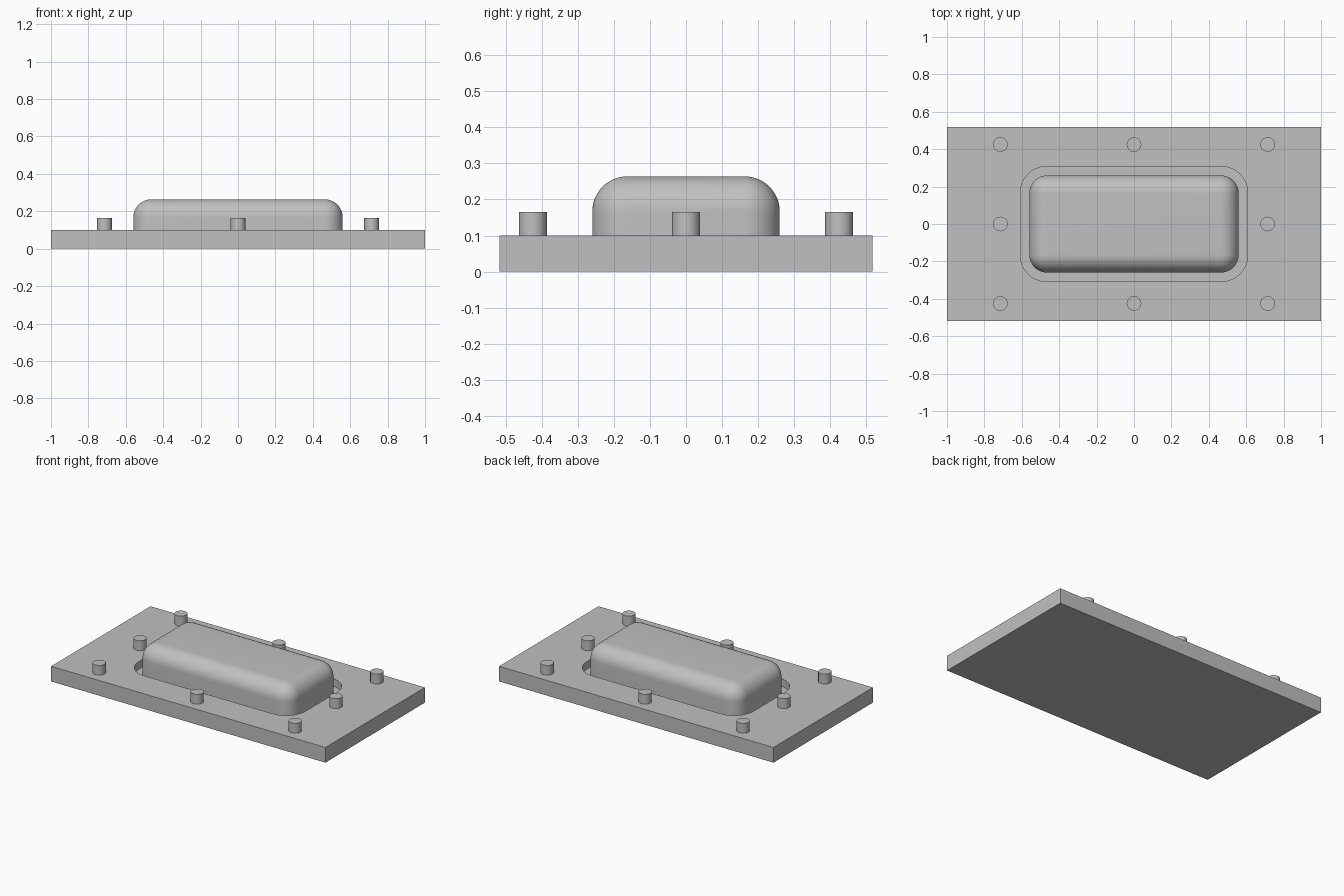
import bpy, bmesh
from math import sin, cos, pi

cube = bpy.data.objects.get("Cube")
if cube:
    bpy.data.objects.remove(cube, do_unlink=True)

grey = bpy.data.materials.new("plain grey")
grey.use_nodes = True
grey.diffuse_color = (0.53, 0.53, 0.53, 1)
grey.node_tree.nodes["Principled BSDF"].inputs["Base Color"].default_value = grey.diffuse_color

PLATE_TOP = 0.1
POCKET_FLOOR = 0.05
STEPS = 12


def select_only(ob):
    bpy.ops.object.select_all(action='DESELECT')
    ob.select_set(True)
    bpy.context.view_layer.objects.active = ob


def finish(ob, name):
    ob.name = name
    ob.data.materials.clear()
    ob.data.materials.append(grey)
    select_only(ob)
    bpy.ops.object.shade_smooth_by_angle()
    return ob


def rounded_outline(cx, cy, r, z):
    """Rounded rectangle around corner centres (+-cx, +-cy)."""
    points = []
    for k, (sx, sy) in enumerate([(1, 1), (-1, 1), (-1, -1), (1, -1)]):
        for i in range(STEPS + 1):
            a = (k + i / STEPS) * pi / 2
            points.append((sx * cx + r * cos(a), sy * cy + r * sin(a), z))
    return points


def loft(name, outlines):
    """Closed solid through a stack of matching outlines."""
    bm = bmesh.new()
    rings = [[bm.verts.new(p) for p in o] for o in outlines]
    n = len(rings[0])
    for low, high in zip(rings, rings[1:]):
        for i in range(n):
            j = (i + 1) % n
            bm.faces.new((low[i], low[j], high[j], high[i]))
    bm.faces.new(rings[0][::-1])
    bm.faces.new(rings[-1])
    bmesh.ops.remove_doubles(bm, verts=bm.verts, dist=1e-5)
    bmesh.ops.recalc_face_normals(bm, faces=bm.faces)
    mesh = bpy.data.meshes.new(name)
    bm.to_mesh(mesh)
    bm.free()
    ob = bpy.data.objects.new(name, mesh)
    bpy.context.collection.objects.link(ob)
    return ob


# Base plate with a rounded pocket
bpy.ops.mesh.primitive_cube_add(size=1, location=(0, 0, PLATE_TOP / 2))
plate = bpy.context.object
plate.scale = (2, 1.035, PLATE_TOP)
bpy.ops.object.transform_apply(location=True, scale=True)
cutter = loft("pocket_cutter", [rounded_outline(0.465, 0.165, 0.143, z) for z in (POCKET_FLOOR, 0.2)])
cutter.hide_render = True
cut = plate.modifiers.new("pocket", 'BOOLEAN')
cut.operation = 'DIFFERENCE'
cut.solver = 'EXACT'
cut.object = cutter
select_only(plate)
bpy.ops.object.modifier_apply(modifier=cut.name)
bpy.data.objects.remove(cutter, do_unlink=True)
finish(plate, "base_plate")

# Raised core with filleted top, standing in the pocket
R, TOP = 0.097, 0.264
outlines = [rounded_outline(0.463, 0.163, R, POCKET_FLOOR)]
for i in range(STEPS + 1):
    a = i / STEPS * pi / 2
    outlines.append(rounded_outline(0.463, 0.163, R * cos(a), TOP - R + R * sin(a)))
finish(loft("core", outlines), "raised_core")

# Guide pins around the core
for ix, side in ((-1, "right"), (0, "middle"), (1, "left")):
    for iy, row in ((-1, "front"), (0, "centre"), (1, "back")):
        if ix or iy:
            bpy.ops.mesh.primitive_cylinder_add(
                vertices=32, radius=0.039, depth=0.065,
                location=(ix * 0.714, iy * 0.425, PLATE_TOP + 0.0325))
            finish(bpy.context.object, f"pin_{row}_{side}")
